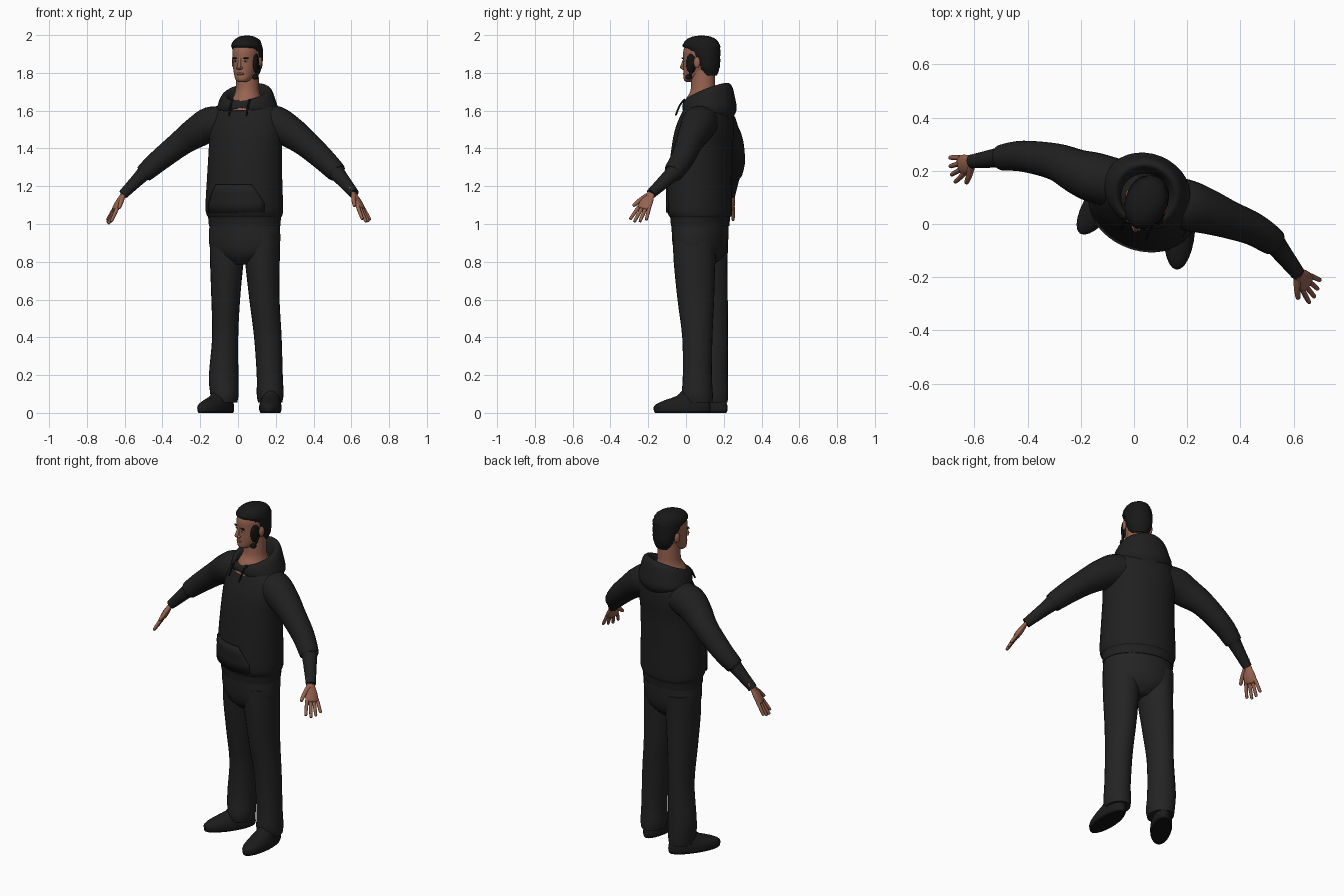
import bpy, bmesh, random
from math import sin, cos, pi, radians
from mathutils import Vector, Matrix

random.seed(4)
if "Cube" in bpy.data.objects:
    bpy.data.objects.remove(bpy.data.objects["Cube"])


def material(name, r, g, b):
    m = bpy.data.materials.new(name)
    m.diffuse_color = (r, g, b, 1)
    m.use_nodes = True
    m.node_tree.nodes["Principled BSDF"].inputs["Base Color"].default_value = (r, g, b, 1)
    return m


HOODIE = material("hoodie black", .014, .014, .014)
PANTS = material("trouser black", .017, .017, .017)
HAIR = material("hair black", .009, .009, .009)
GEAR = material("headset black", .006, .006, .006)
SHOE = material("shoe black", .011, .011, .011)
SKIN = material("skin", .31, .125, .08)
LIP = material("lip", .2, .07, .055)
WHITE = material("eye white", .5, .47, .45)
TWIST = -22      # body turns towards its right


def finish(name, bm, mats, rule=None):
    bmesh.ops.recalc_face_normals(bm, faces=bm.faces)
    me = bpy.data.meshes.new(name)
    bm.to_mesh(me)
    bm.free()
    ob = bpy.data.objects.new(name, me)
    bpy.context.collection.objects.link(ob)
    for m in mats:
        me.materials.append(m)
    if rule:
        for p in me.polygons:
            p.material_index = rule(p.center)
    bpy.ops.object.select_all(action="DESELECT")
    ob.select_set(True)
    bpy.context.view_layer.objects.active = ob
    bpy.ops.object.shade_smooth_by_angle(angle=radians(50))
    return ob


def blend(p, t):
    a, b, c, d = p
    return (b * 2 + (c - a) * t + (a * 2 - b * 5 + c * 4 - d) * t * t
            + (b * 3 - a - c * 3 + d) * t ** 3) / 2


def skin(name, rings, mats, segs=24, steps=4, jitter=0, rule=None):
    """Smooth surface through rings, each given as centre, side and depth vectors."""
    ext = [rings[0]] + rings + [rings[-1]]
    fine = []
    for i in range(len(rings) - 1):
        for s in range(steps):
            fine.append([blend([ext[i + k][j] for k in range(4)], s / steps) for j in range(3)])
    fine.append(rings[-1])
    bm = bmesh.new()
    loops = []
    for c, u, v in fine:
        loops.append([bm.verts.new(c + (u * cos(2 * pi * k / segs) + v * sin(2 * pi * k / segs))
                                   * (1 + random.uniform(-jitter, jitter))) for k in range(segs)])
    for a, b in zip(loops, loops[1:]):
        for k in range(segs):
            n = (k + 1) % segs
            bm.faces.new((a[k], a[n], b[n], b[k]))
    bm.faces.new(loops[0])
    bm.faces.new(loops[-1])
    return finish(name, bm, mats, rule)


def stack(name, origin, yaw, rows, mats, **kw):
    """Level ellipses: height, side shift, depth shift, half width, half depth, tilt."""
    rot = Matrix.Rotation(radians(yaw), 3, "Z")
    rings = []
    for z, dx, dy, a, b, *tilt in rows:
        c = rot @ Vector((dx, dy, 0)) + Vector((origin[0], origin[1], z))
        v = rot @ Vector((0, b, 0)) + Vector((0, 0, b * (tilt[0] if tilt else 0)))
        rings.append((c, rot @ Vector((a, 0, 0)), v))
    return skin(name, rings, mats, **kw)


def limb(name, points, mats, side=(0, 0, 1), flat=1, **kw):
    """Rings square to a path of (position, radius)."""
    ps = [Vector(p) for p, r in points]
    rings = []
    for i, (p, r) in enumerate(points):
        t = (ps[min(i + 1, len(ps) - 1)] - ps[max(i - 1, 0)]).normalized()
        u = Vector(side)
        u = (u - t * u.dot(t)).normalized()
        rings.append((ps[i], u * r, t.cross(u) * r * flat))
    return skin(name, rings, mats, **kw)


# Hoodie body, with ribbed hem
BODY = (.035, .075)
stack("hoodie_body", BODY, TWIST, [
    (.99, 0, 0, .196, .148), (1.035, 0, 0, .2, .152), (1.045, 0, 0, .206, .16),
    (1.09, 0, -.005, .212, .167), (1.25, 0, 0, .205, .162), (1.4, 0, .01, .2, .155),
    (1.5, 0, .025, .203, .148), (1.58, 0, .04, .185, .13), (1.63, 0, .045, .145, .11),
    (1.66, 0, .045, .09, .08)], [HOODIE], segs=32)

# Front pocket following the belly
rot = Matrix.Rotation(radians(TWIST), 3, "Z")
bm = bmesh.new()
rows = []
for z, half in ((1.06, .85), (1.11, .85), (1.16, .68), (1.21, .5)):
    row = []
    for k in range(13):
        a = half * (k / 6 - 1)
        p = rot @ Vector((.214 * sin(a), -.006 - .169 * cos(a), 0))
        row.append(bm.verts.new(p + Vector((BODY[0], BODY[1], z))))
    rows.append(row)
for a, b in zip(rows, rows[1:]):
    for k in range(12):
        bm.faces.new((a[k], a[k + 1], b[k + 1], b[k]))
pocket = finish("front_pocket", bm, [HOODIE])
pocket.modifiers.new("thickness", "SOLIDIFY").thickness = .008

# Hood lying around the neck
stack("hood", (.045, .115), TWIST, [
    (1.56, 0, .025, .13, .105, 0), (1.6, 0, .015, .165, .135, .05), (1.645, 0, .005, .155, .137, .2),
    (1.685, 0, 0, .138, .128, .36), (1.7, 0, -.005, .118, .112, .42),
    (1.685, 0, -.008, .098, .098, .4), (1.64, 0, -.01, .085, .085, .35)], [HOODIE], segs=32)

# Sleeves, with a gathered fold below each elbow
SLEEVES = {
    "right": [((-.05, .15, 1.535), .09), ((-.15, .175, 1.525), .094), ((-.22, .2, 1.485), .083),
              ((-.3, .235, 1.43), .069), ((-.42, .255, 1.335), .058), ((-.495, .25, 1.27), .049),
              ((-.51, .249, 1.256), .038), ((-.61, .235, 1.155), .026)],
    "left": [((.1, .1, 1.535), .09), ((.2, .07, 1.53), .095), ((.28, .045, 1.485), .084),
             ((.36, .015, 1.425), .071), ((.45, -.02, 1.345), .062), ((.52, -.065, 1.275), .053),
             ((.532, -.078, 1.26), .041), ((.615, -.185, 1.16), .027)]}
for side, pts in SLEEVES.items():
    limb(side + "_sleeve", pts, [HOODIE])


# Hands
def hand(side, wrist, tip, thumb_dir):
    w, d = Vector(wrist), (Vector(tip) - Vector(wrist)).normalized()
    s = Vector(thumb_dir)
    s = (s - d * s.dot(d)).normalized()

    def at(along, across):
        return w + d * along + s * across
    limb(side + "_palm", [(at(-.03, 0), .022), (at(.015, 0), .025), (at(.055, .002), .037),
                          (at(.095, 0), .037), (at(.105, 0), .025)], [SKIN], s, .45, segs=16)
    for k, length in enumerate((.065, .082, .09, .08)):
        x = (k - 1.5) * .019
        limb(f"{side}_finger_{k + 1}", [(at(.085, x), .0105), (at(.1 + length * .4, x * 1.35), .0095),
                                        (at(.095 + length, x * 1.6), .008),
                                        (at(.1 + length, x * 1.62), .003)], [SKIN], s, segs=10, steps=3)
    limb(side + "_thumb", [(at(.02, .015), .014), (at(.06, .045), .012), (at(.095, .065), .009),
                           (at(.1, .068), .003)], [SKIN], s, segs=10, steps=3)


hand("right", (-.605, .238, 1.165), (-.69, .2, 1.0), (.25, -.95, 0))
hand("left", (.612, -.183, 1.165), (.69, -.265, 1.0), (-.4, -.9, 0))

# Trousers
stack("trouser_seat", BODY, TWIST, [
    (1.03, 0, 0, .19, .145), (.9, 0, 0, .196, .138), (.83, 0, 0, .165, .115),
    (.785, 0, 0, .08, .07)], [PANTS], segs=32)
stack("right_trouser_leg", (0, 0), 0, [
    (.95, -.05, .11, .1, .115), (.8, -.059, .11, .089, .11), (.6, -.065, .125, .076, .096),
    (.4, -.068, .142, .069, .08), (.2, -.076, .143, .078, .079), (.1, -.072, .138, .075, .085),
    (.055, -.072, .14, .068, .08)], [PANTS])
stack("left_trouser_leg", (0, 0), 0, [
    (.95, .122, .045, .1, .115), (.8, .129, .045, .092, .11), (.6, .14, .052, .08, .097),
    (.4, .158, .06, .073, .08), (.2, .168, .06, .069, .077), (.1, .17, .06, .071, .082),
    (.055, .17, .065, .064, .075)], [PANTS])

# Shoes, with dark soles
for side, origin, yaw in (("right", (-.118, .09), -34), ("left", (.171, -.02), -4)):
    stack(side + "_shoe", origin, yaw, [
        (0, 0, 0, .052, .145), (.015, 0, 0, .058, .151), (.04, 0, .002, .058, .148),
        (.065, 0, .022, .052, .12), (.09, 0, .055, .047, .085), (.13, 0, .07, .04, .06)],
        [SHOE, GEAR], rule=lambda c: int(c.z < .012))

# Neck and head
HEAD = (.045, .078)
stack("neck", HEAD, TWIST, [
    (1.6, -.005, 0, .1, .1), (1.655, 0, .005, .08, .088), (1.7, 0, .012, .064, .068),
    (1.76, 0, .014, .06, .064), (1.82, 0, .015, .058, .062)], [SKIN])
stack("head", HEAD, TWIST, [
    (1.752, 0, -.06, .02, .022), (1.765, 0, -.047, .04, .047), (1.8, 0, -.02, .057, .075),
    (1.84, 0, -.004, .067, .091), (1.88, 0, 0, .07, .096), (1.92, 0, .002, .071, .097),
    (1.96, 0, .005, .06, .08), (1.98, 0, .005, .035, .05)], [SKIN], segs=32)
stack("hair", HEAD, TWIST, [
    (1.785, 0, .052, .044, .036), (1.83, 0, .045, .066, .058), (1.88, 0, .033, .075, .072),
    (1.925, 0, .014, .078, .092), (1.947, 0, .003, .077, .102), (1.975, 0, .004, .064, .084),
    (1.992, 0, .005, .038, .048), (1.997, 0, .005, .012, .015)], [HAIR], segs=32, jitter=.025)


def on_head(x, y, z):
    return rot @ Vector((x, y, 0)) + Vector((HEAD[0], HEAD[1], z))


def blob(name, place, size, mat):
    bm = bmesh.new()
    bmesh.ops.create_uvsphere(bm, u_segments=16, v_segments=10, radius=1)
    m = Matrix.Translation(on_head(*place)) @ rot.to_4x4() @ Matrix.Diagonal((*size, 1))
    bmesh.ops.transform(bm, matrix=m, verts=bm.verts)
    return finish(name, bm, [mat])


# Face
for side, s in (("right", -1), ("left", 1)):
    blob(side + "_ear", (s * .075, .008, 1.855), (.01, .018, .03), SKIN)
    blob(side + "_eye", (s * .029, -.085, 1.862), (.012, .005, .005), WHITE)
    blob(side + "_iris", (s * .029, -.088, 1.862), (.005, .003, .005), GEAR)
    blob(side + "_eyebrow", (s * .03, -.088, 1.878), (.019, .007, .004), HAIR)
    blob(side + "_nostril", (s * .009, -.098, 1.826), (.009, .011, .008), SKIN)
    limb(side + "_drawstring", [(on_head(s * .05, y, z), .005) for y, z in
                                ((-.07, 1.66), (-.098, 1.63), (-.123, 1.575))], [GEAR], (1, 0, 0), segs=8)
limb("nose", [(on_head(0, y, z), r) for y, z, r in
              ((-.09, 1.88, .007), (-.1, 1.85, .009), (-.106, 1.83, .011), (-.095, 1.82, .007))],
     [SKIN], (1, 0, 0), segs=12)
blob("mouth", (0, -.09, 1.795), (.022, .009, .007), LIP)

# Headset on the left cheek, with its microphone
blob("earpiece", (.066, -.028, 1.85), (.013, .03, .052), GEAR)
blob("microphone", (.068, -.042, 1.778), (.016, .018, .014), GEAR)
limb("microphone_boom", [(on_head(*p), .007) for p in
                         ((.076, -.01, 1.84), (.074, -.025, 1.8), (.068, -.042, 1.778))],
     [GEAR], (1, 0, 0), segs=8)
